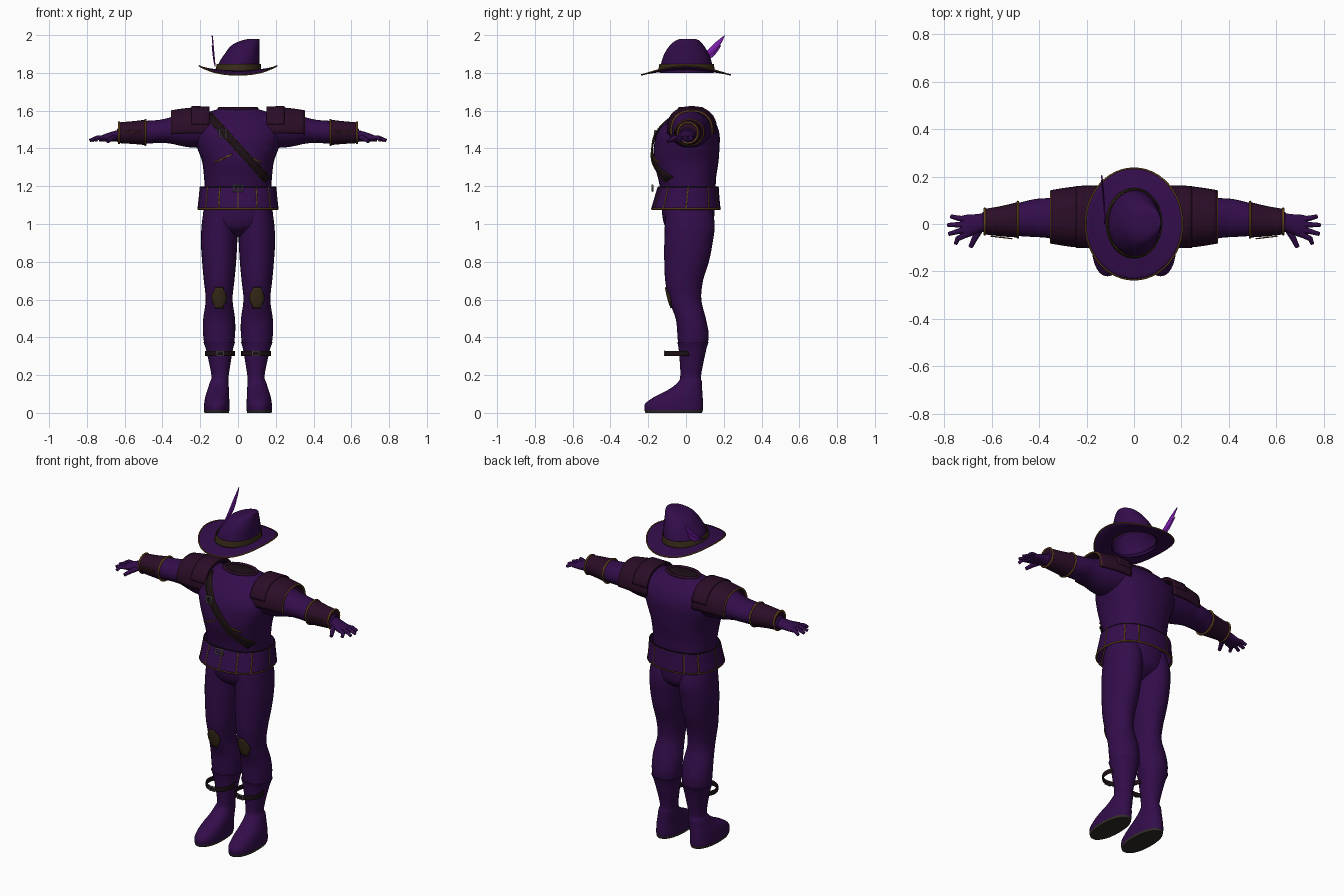
import bpy, bmesh, math
from mathutils import Vector

cube = bpy.data.objects.get("Cube")
if cube:
    bpy.data.objects.remove(cube)


def material(name, r, g, b):
    m = bpy.data.materials.new(name)
    m.use_nodes = True
    m.diffuse_color = (r, g, b, 1)
    bsdf = next(n for n in m.node_tree.nodes if n.type == 'BSDF_PRINCIPLED')
    bsdf.inputs["Base Color"].default_value = (r, g, b, 1)
    bsdf.inputs["Roughness"].default_value = 0.8
    return m


PURPLE = material("purple cloth", .033, .004, .07)
MAROON = material("maroon leather", .024, .004, .02)
GOLD = material("gold trim", .13, .06, .012)
BROWN = material("olive brown", .042, .026, .01)
DARK = material("dark leather", .012, .005, .008)
METAL = material("grey metal", .2, .2, .2)
SOLE = material("boot sole", .03, .025, .02)
VIOLET = material("violet feather", .2, .013, .42)


def add(name, mesh, mats):
    ob = bpy.data.objects.new(name, mesh)
    bpy.context.scene.collection.objects.link(ob)
    for m in mats:
        mesh.materials.append(m)
    return ob


def sheet(name, rows, mats, closed=True, caps=(), rule=None, thick=0):
    """Skin rows of points; caps lists the row indices to fill."""
    bm = bmesh.new()
    grid = [[bm.verts.new(p) for p in row] for row in rows]
    n = len(grid[0])
    for a, b in zip(grid, grid[1:]):
        for i in range(n if closed else n - 1):
            j = (i + 1) % n
            bm.faces.new((a[i], a[j], b[j], b[i]))
    for c in caps:
        bm.faces.new(grid[c])
    bmesh.ops.recalc_face_normals(bm, faces=bm.faces)
    for f in bm.faces:
        f.smooth = True
        if rule:
            f.material_index = rule(f.calc_center_median(), f.normal)
    me = bpy.data.meshes.new(name)
    bm.to_mesh(me)
    bm.free()
    ob = add(name, me, mats)
    if thick:
        mod = ob.modifiers.new("thickness", 'SOLIDIFY')
        mod.thickness = thick
        mod.offset = 0
    bpy.ops.object.select_all(action='DESELECT')
    ob.select_set(True)
    bpy.context.view_layer.objects.active = ob
    bpy.ops.object.shade_smooth_by_angle(angle=math.radians(50))
    return ob


def smooth(rings, steps=4):
    """Spline between the given sections."""
    out = []
    for i in range(len(rings) - 1):
        p0, p1, p2 = rings[max(i - 1, 0)], rings[i], rings[i + 1]
        p3 = rings[min(i + 2, len(rings) - 1)]
        for s in range(steps):
            t = s / steps
            out.append(tuple(b + .5 * t * (c - a + t * (2*a - 5*b + 4*c - d + t * (3*(b - c) + d - a)))
                             for a, b, c, d in zip(p0, p1, p2, p3)))
    return out + [rings[-1]]


def section(ring, axis='Z', side=1, n=28, k=2.0, arc=None):
    """Superellipse section: (z, x, y, rx, ry), or (x, y, z, ry, rz) along X."""
    h, u, v, ru, rv = ring
    a0, a1 = arc or (0, 360)
    pts = []
    for i in range(n):
        a = math.radians(a0 + (a1 - a0) * i / (n - 1 if arc else n))
        c, s = math.cos(a), math.sin(a)
        p = u + ru * math.copysign(abs(c) ** (2 / k), c)
        q = v + rv * math.copysign(abs(s) ** (2 / k), s)
        pts.append(Vector((p * side, q, h) if axis == 'Z' else (h * side, p, q)))
    return pts


def loft(name, rings, mats, axis='Z', side=1, k=2.0, arc=None, caps=(0, -1), **kw):
    rows = [section(r, axis, side, k=k, arc=arc) for r in smooth(rings)]
    return sheet(name, rows, mats, closed=not arc, caps=() if arc else caps, **kw)


def wire(name, pts, radius, mat, cyclic=False, taper=1.0):
    """Round tube along points, baked to a mesh."""
    cu = bpy.data.curves.new(name, 'CURVE')
    cu.dimensions = '3D'
    cu.bevel_depth, cu.bevel_resolution, cu.use_fill_caps = radius, 2, True
    sp = cu.splines.new('POLY')
    sp.points.add(len(pts) - 1)
    for i, p in enumerate(pts):
        sp.points[i].co = (*p, 1)
        sp.points[i].radius = 1 + (taper - 1) * i / (len(pts) - 1)
    sp.use_cyclic_u = cyclic
    tmp = bpy.data.objects.new(name + "_path", cu)
    bpy.context.scene.collection.objects.link(tmp)
    dg = bpy.context.evaluated_depsgraph_get()
    me = bpy.data.meshes.new_from_object(tmp.evaluated_get(dg))
    bpy.data.objects.remove(tmp)
    me.materials.clear()
    for f in me.polygons:
        f.use_smooth = True
        f.material_index = 0
    return add(name, me, [mat])


def front(rings, x, z, k):
    """Front surface y of a vertical loft."""
    rs = sorted(smooth(rings))
    for a, b in zip(rs, rs[1:]):
        if a[0] <= z <= b[0]:
            t = (z - a[0]) / (b[0] - a[0])
            _, cx, cy, rx, ry = (p + (q - p) * t for p, q in zip(a, b))
            return cy - ry * max(0, 1 - abs((x - cx) / rx) ** k) ** (1 / k)
    return 0


def strip(name, rings, path, mat, side=1, k=2.0, lift=.004):
    """Plate hugging a loft's front; path holds (x, z, half width)."""
    d = (Vector(path[-1][:2]) - Vector(path[0][:2])).normalized()
    rows = []
    for x, z, w in path:
        row = []
        for i in range(-3, 4):
            px, pz = x - d.y * w * i / 3, z + d.x * w * i / 3
            row.append((px * side, front(rings, px, pz, k) - lift, pz))
        rows.append(row)
    return sheet(name, rows, [mat], closed=False, thick=.006)


def line(a, b, w, n=14):
    return [(a[0] + (b[0] - a[0]) * i / n, a[1] + (b[1] - a[1]) * i / n, w) for i in range(n + 1)]


def square(x, y, z, w, h):
    return [(x - w, y, z - h), (x + w, y, z - h), (x + w, y, z + h), (x - w, y, z + h)]


# Torso, collar and hips
TORSO = [(1.10, 0, .01, .165, .13), (1.18, 0, .01, .175, .145), (1.25, 0, .005, .18, .155),
         (1.33, 0, 0, .19, .172), (1.40, 0, .003, .215, .174), (1.47, 0, .01, .235, .168),
         (1.53, 0, .02, .23, .14), (1.58, 0, .025, .185, .095), (1.61, 0, .025, .1, .06)]
loft("torso", TORSO, [PURPLE, DARK], k=2.3, rule=lambda c, n: int(c.z > 1.609))
wire("collar", section((1.61, 0, .025, .1, .06)), .009, MAROON, True)
loft("hips", [(1.14, 0, .01, .17, .135), (1.05, 0, .012, .185, .138), (.98, 0, .015, .165, .12),
              (.93, 0, .015, .07, .05)], [PURPLE])

# Skirt with gold seams, and belt buckle
SKIRT = [(1.195, 0, .012, .198, .158), (1.14, 0, .006, .203, .168), (1.08, 0, 0, .21, .18)]
loft("skirt", SKIRT, [PURPLE], k=2.3, caps=(), thick=.006)
edges = [section(r, k=2.3) for r in SKIRT]
wire("skirt_hem", edges[2], .005, GOLD, True)
wire("skirt_top_edge", edges[0], .004, DARK, True)
for i in (0, 3, 5, 9, 11, 14, 17, 19, 21, 23, 25):
    wire("skirt_seam", [e[i] for e in edges], .005, GOLD)
wire("belt_buckle", square(0, -.178, 1.19, .024, .016), .005, METAL, True)
wire("belt_prong", [(-.02, -.18, 1.19), (.02, -.18, 1.19)], .003, METAL)

# Chest strap with buckle, and chest stitching
strip("chest_strap", TORSO, line((-.155, 1.575), (.155, 1.235), .016), DARK, k=2.3, lift=.007)
for o in (-.013, .013):
    strip("strap_edge", TORSO, line((-.155 + o, 1.575 + o), (.155 + o, 1.235 + o), .0025),
          BROWN, k=2.3, lift=.011)
wire("strap_buckle", square(-.08, front(TORSO, -.08, 1.475, 2.3) - .014, 1.475, .016, .02), .005, METAL, True)
for s in (1, -1):
    strip("chest_stitch", TORSO, line((.03, 1.37), (.125, 1.325), .004), GOLD, s, 2.3)

# Legs, boots and shin straps
LEG = [(1.10, .092, .012, .085, .12), (1.0, .097, .02, .095, .132), (.9, .1, .013, .096, .128),
       (.8, .1, .003, .09, .118), (.7, .1, -.01, .081, .1), (.6, .1, -.005, .071, .086),
       (.5, .1, .025, .084, .08), (.42, .1, .037, .085, .083), (.36, .1, .036, .078, .078)]
BOOT = [(.375, .1, .037, .084, .083), (.33, .098, .034, .07, .072), (.2, .095, .025, .046, .055),
        (.16, .1, .02, .05, .065), (.12, .105, -.006, .057, .092), (.087, .11, -.038, .063, .126),
        (.05, .112, -.062, .067, .153), (.02, .113, -.065, .068, .155), (0, .113, -.065, .065, .15)]
KNEE = [(.1, .555 + .011 * i, .04 * max(.35, math.sin(math.pi * i / 10)) ** .6) for i in range(11)]
for s in (1, -1):
    side = "left" if s == 1 else "right"
    loft(side + "_leg", LEG, [PURPLE], side=s)
    loft(side + "_boot", BOOT, [PURPLE, SOLE], side=s, k=2.2, rule=lambda c, n: int(c.z < .012))
    strip(side + "_knee_patch", LEG, KNEE, BROWN, s)
    loft(side + "_shin_strap", [(.302, .096, -.03, .076, .08), (.328, .096, -.03, .076, .08)],
         [DARK], side=s, caps=(), thick=.006)
    wire(side + "_shin_buckle", square(s * .094, -.113, .315, .017, .012), .004, METAL, True)

# Arms, shoulder pads, bracers and hands
ARM = [(.12, .02, 1.5, .12, .095), (.25, .02, 1.5, .108, .095), (.36, .025, 1.495, .085, .069),
       (.42, .025, 1.49, .08, .061), (.5, .018, 1.485, .068, .06), (.58, .012, 1.482, .054, .052),
       (.64, .008, 1.468, .042, .035)]
PAD = [(.15, .03, 1.495, .125, .115), (.25, .03, 1.495, .123, .116), (.35, .03, 1.49, .108, .108)]
BRACER = [(.49, .018, 1.485, .075, .067), (.56, .012, 1.484, .064, .06), (.63, .01, 1.483, .054, .055)]
PALM = [(.62, .01, 1.468, .04, .034), (.66, .002, 1.464, .04, .027), (.70, -.008, 1.457, .048, .021),
        (.735, -.012, 1.45, .045, .013)]
TIPS = [(.772, .032), (.786, -.004), (.782, -.042), (.752, -.083)]
for s in (1, -1):
    side = "left" if s == 1 else "right"
    loft(side + "_arm", ARM, [PURPLE], 'X', s)
    loft(side + "_shoulder_pad", PAD, [MAROON], 'X', s, k=2.3, arc=(-6, 186), thick=.01)
    wire(side + "_pad_trim", section(PAD[2], 'X', s, k=2.3, arc=(-6, 186)), .005, GOLD)
    loft(side + "_upper_pad", [(.15, .03, 1.5, .129, .118), (.245, .03, 1.5, .128, .119)],
         [MAROON], 'X', s, k=2.3, arc=(10, 170), thick=.01)
    loft(side + "_bracer", BRACER, [MAROON], 'X', s)
    for r in (BRACER[0], BRACER[2]):
        wire(side + "_bracer_trim", section(r, 'X', s), .0055, GOLD, True)
    wire(side + "_bracer_lace", [(s * (.515 + .01 * i), -.062 + .0012 * i, 1.488 + .01 * (-1) ** i)
                                 for i in range(10)], .0025, GOLD)
    loft(side + "_palm", PALM, [PURPLE], 'X', s)
    for i, (x, y) in enumerate(TIPS):
        y0 = .018 - .02 * i
        wire(side + "_finger", [(s * .705, y0, 1.457), (s * .745, (y0 + y) / 2, 1.457), (s * x, y, 1.442)],
             .014, PURPLE, taper=.6)
    wire(side + "_thumb", [(s * .65, -.02, 1.46), (s * .672, -.06, 1.45), (s * .69, -.097, 1.437)],
         .016, PURPLE, taper=.6)

# Hat: saddle-curved brim, leaning crown, band
brim = []
for i in range(7):
    t = i / 6
    ring = section((0, 0, 0, .108 + .097 * t, .138 + .097 * t), n=48)
    brim.append([(p.x, p.y, 1.79 + .018 * (1 - t) + .047 * abs(p.x / .205) ** 2.5) for p in ring])
sheet("hat_brim", brim, [PURPLE], thick=.005)
wire("brim_trim", brim[-1], .004, GOLD, True)
CROWN = [(1.80, 0, .003, .114, .144), (1.85, .006, .003, .108, .135), (1.9, .022, .003, .093, .118),
         (1.945, .04, .004, .075, .09), (1.97, .065, .008, .05, .064), (1.98, .085, .01, .028, .04)]
loft("hat_crown", CROWN, [PURPLE], caps=(-1,))
loft("hat_band", [(1.812, 0, .003, .118, .147), (1.846, .004, .003, .114, .142)], [BROWN], caps=(), thick=.005)

# Two-pronged feather
for tip, wide in (((.205, 1.998), .017), ((.185, 1.945), .013)):
    base = Vector((.0, 1.835))
    d = Vector(tip) - base
    across = Vector((-d.y, d.x)).normalized()
    rows = []
    for i in range(11):
        t = i / 10
        w = wide * max(.12, math.sin(math.pi * t ** 1.6)) * (1 if t < 1 else .1)
        c = base + d * t + across * -.02 * math.sin(math.pi * t)
        rows.append([(-.122 - .016 * t + abs(j) * .003, *(c + across * w * j)) for j in (-1, 0, 1)])
    sheet("feather", rows, [VIOLET], closed=False, thick=.003)
